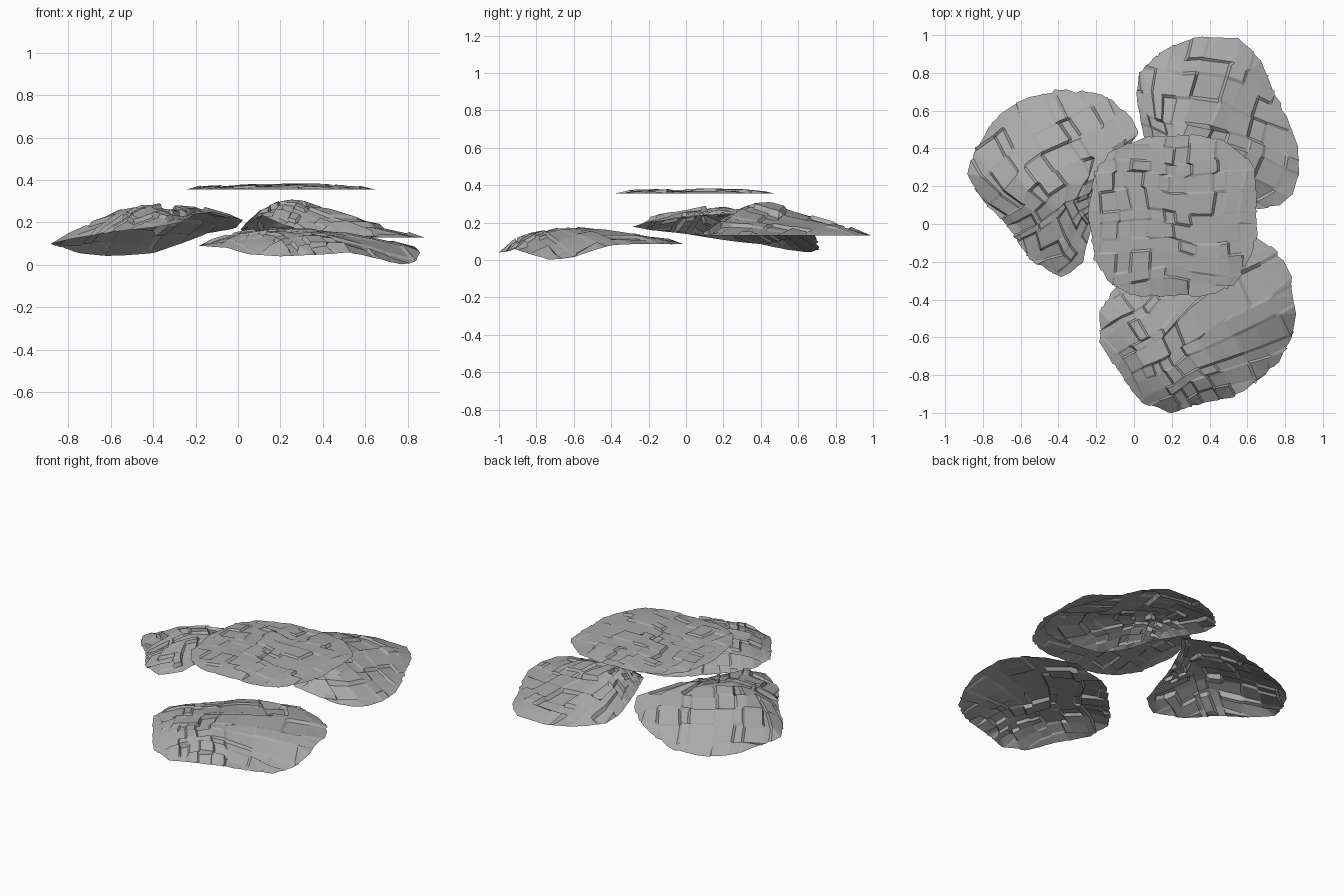
import bpy, bmesh, math, random
from mathutils import Vector

if "Cube" in bpy.data.objects:
    bpy.data.objects.remove(bpy.data.objects["Cube"], do_unlink=True)

stone = bpy.data.materials.new("grey stone")
stone.use_nodes = True
GREY = (0.4, 0.4, 0.4, 1)
stone.diffuse_color = GREY
stone.node_tree.nodes["Principled BSDF"].inputs["Base Color"].default_value = GREY
SIDES = 44


def rim_at(outline, centre, angle):
    """Distance and height of the rim in one direction from the centre."""
    d = Vector((math.cos(angle), math.sin(angle)))
    for p, q in zip(outline, outline[1:] + outline[:1]):
        a = Vector(p[:2]) - Vector(centre[:2])
        b = Vector(q[:2]) - Vector(centre[:2])
        e = b - a
        det = d.cross(e)
        if abs(det) > 1e-9:
            r, t = a.cross(e) / det, a.cross(d) / det
            if r > 0 and -1e-6 <= t <= 1 + 1e-6:
                return r, p[2] + (q[2] - p[2]) * t
    return 0, centre[2]


def split_lines(rng, count):
    """Unevenly spaced crack positions across the unit disc."""
    step = 2 / count
    return [-1 + step * (i + rng.uniform(-0.3, 0.3)) for i in range(1, count)]


def make_slab(name, centre, outline, turn, cells, step, power, seed):
    """power = fall-off of the dome, and its change towards +x and +y."""
    rng = random.Random(seed)
    us, vs = split_lines(rng, cells), split_lines(rng, cells)
    gap = 0.013

    def paired(lines):
        return [-1.1] + [l + s for l in lines for s in (-gap, gap)] + [1.1]

    # blocks: neighbouring cells sometimes share one level
    level = {}
    for i in range(cells):
        for j in range(cells):
            pick = rng.random()
            if i and pick < 0.2:
                level[i, j] = level[i - 1, j]
            elif j and pick < 0.4:
                level[i, j] = level[i, j - 1]
            else:
                level[i, j] = [rng.choice((-1, 1)) * rng.uniform(0.2, 1) for k in range(3)]
    shift = [rng.uniform(-0.6, 0.6) / cells for j in range(cells)]

    # cracked sheet cut to a disc
    bm = bmesh.new()
    grid = [[bm.verts.new((u, v, 0)) for v in paired(vs)] for u in paired(us)]
    for a, b in zip(grid, grid[1:]):
        for j in range(len(a) - 1):
            bm.faces.new((a[j], b[j], b[j + 1], a[j + 1]))
    for k in range(SIDES):
        t = math.tau * k / SIDES
        n = Vector((math.cos(t), math.sin(t), 0))
        bmesh.ops.bisect_plane(bm, geom=bm.verts[:] + bm.edges[:] + bm.faces[:],
                               plane_co=n, plane_no=n, clear_outer=True)

    # stretch the disc to the outline, dome it and step the blocks
    for vert in bm.verts:
        u, v = vert.co.x, vert.co.y
        i, j = sum(l <= u for l in us), sum(l <= v for l in vs)
        block = level[i, j]
        inner = max(0, 1 - u * u - v * v)
        u2 = u + (shift[j] + 0.04 * math.sin(4 * v + seed)) * inner
        v2 = v + 0.05 * math.sin(4 * u + seed) * inner
        radius = min(1, math.hypot(u2, v2))
        angle = math.atan2(v2, u2) + turn
        reach, rim = rim_at(outline, centre, angle)
        fall = radius ** (power[0] + power[1] * math.cos(angle) + power[2] * math.sin(angle))
        bump = block[0] + 0.5 * (block[1] * math.sin(5 * u) + block[2] * math.sin(5 * v))
        z = centre[2] + (rim - centre[2]) * fall
        z += step * bump * min(1, 4 * inner)
        reach *= radius * (1 + (rng.uniform(-0.015, 0.015) if inner < 0.04 else 0))
        vert.co = (centre[0] + reach * math.cos(angle),
                   centre[1] + reach * math.sin(angle), z)
    bmesh.ops.remove_doubles(bm, verts=bm.verts[:], dist=0.002)
    bmesh.ops.triangulate(bm, faces=[f for f in bm.faces if len(f.verts) > 4])
    mesh = bpy.data.meshes.new(name)
    bm.to_mesh(mesh)
    bm.free()
    mesh.materials.append(stone)
    obj = bpy.data.objects.new(name, mesh)
    bpy.context.collection.objects.link(obj)


# flat slab on top
TOP = 0.355
top_rim = [(x, y, TOP) for x, y in (
    (.65, .1), (.65, .27), (.58, .37), (.46, .45), (.3, .47), (.05, .46), (-.12, .39),
    (-.21, .27), (-.24, .05), (-.21, -.2), (-.12, -.32), (0, -.38), (.4, -.38),
    (.53, -.32), (.61, -.2), (.65, -.06))]
make_slab("top_slab", (.2, .04, .373), top_rim, 0, 11, .007, (4.5, 0, 0), 3)

# domed slab on the right, tipping down to the back
right_rim = [
    (.02, .46, .22), (.01, .54, .18), (-.05, .59, .165), (-.14, .67, .15), (-.27, .7, .1),
    (-.4, .71, .055), (-.6, .66, .04), (-.75, .54, .055), (-.84, .4, .085), (-.88, .25, .1),
    (-.8, .12, .12), (-.68, 0, .14), (-.55, -.19, .16), (-.37, -.29, .18), (-.27, -.2, .2),
    (-.2, .1, .24), (-.1, .33, .25)]
make_slab("right_slab", (-.39, .12, .28), right_rim, .5, 11, .016, (1.5, 0, .1), 8)

# domed slab at the back
back_rim = [
    (.88, .32, .13), (.84, .5, .13), (.73, .72, .13), (.68, .87, .13), (.55, .98, .13),
    (.36, 1, .13), (.15, .92, .14), (.03, .8, .15), (.01, .68, .165), (.05, .47, .21),
    (.1, .3, .24), (.21, .18, .19), (.35, .1, .15), (.65, .08, .13), (.8, .1, .13),
    (.87, .2, .13)]
make_slab("back_slab", (.28, .41, .3), back_rim, -.35, 11, .016, (1.3, -.45, -.2), 6)

# low slab at the front
front_rim = [
    (.84, -.28, .085), (.77, -.17, .085), (.67, -.07, .085), (.45, 0, .085),
    (.15, -.08, .085), (-.1, -.34, .085), (-.18, -.46, .09), (-.18, -.63, .09),
    (-.05, -.83, .08), (.05, -.95, .05), (.2, -1, .04), (.42, -.93, .05), (.52, -.92, .06),
    (.66, -.83, .03), (.77, -.72, 0), (.84, -.6, .015), (.87, -.5, .05), (.83, -.4, .08)]
make_slab("front_slab", (.22, -.6, .16), front_rim, .55, 11, .014, (2.3, -.2, -.7), 12)
